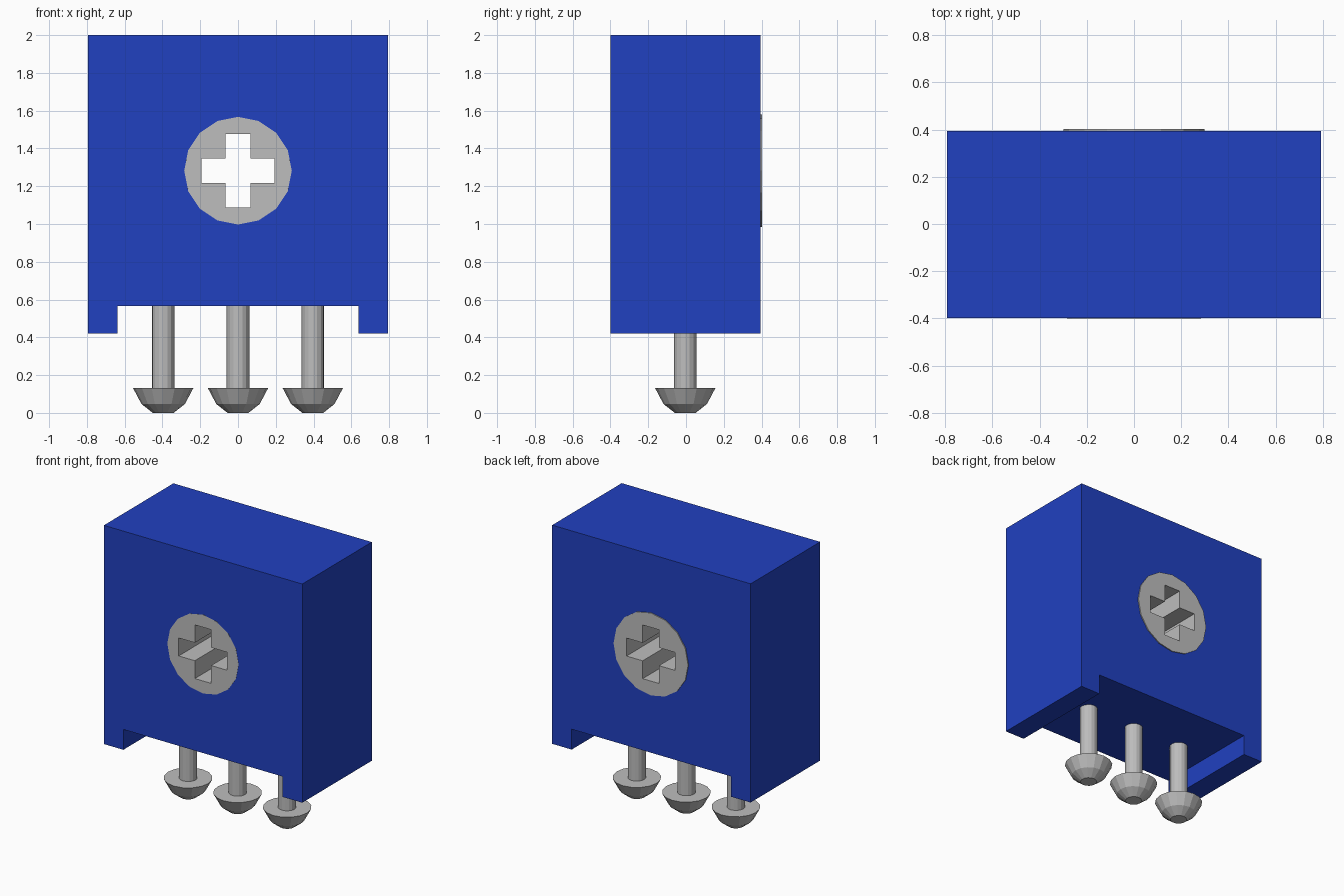
import bpy, bmesh, math
from mathutils import Matrix

cube = bpy.data.objects.get("Cube")
if cube:
    bpy.data.objects.remove(cube, do_unlink=True)


def material(name, rgb):
    m = bpy.data.materials.new(name)
    m.use_nodes = True
    m.diffuse_color = (*rgb, 1)
    m.node_tree.nodes["Principled BSDF"].inputs["Base Color"].default_value = (*rgb, 1)
    return m


blue = material("blue", (0.015, 0.052, 0.53))
grey = material("light grey", (0.51, 0.51, 0.51))


def finish(bm, name, mat):
    bmesh.ops.recalc_face_normals(bm, faces=bm.faces)
    me = bpy.data.meshes.new(name)
    bm.to_mesh(me)
    bm.free()
    ob = bpy.data.objects.new(name, me)
    me.materials.append(mat)
    bpy.context.collection.objects.link(ob)
    return ob


def prism(name, outline, y0, y1, mat):
    """Extrude an x-z outline along y."""
    bm = bmesh.new()
    face = bm.faces.new([bm.verts.new((x, y0, z)) for x, z in outline])
    new = bmesh.ops.extrude_face_region(bm, geom=[face])["geom"]
    verts = [g for g in new if isinstance(g, bmesh.types.BMVert)]
    bmesh.ops.translate(bm, verts=verts, vec=(0, y1 - y0, 0))
    return finish(bm, name, mat)


def plug(name, r_front, r_back, y0, y1, mat):
    """Sixteen-sided tapered plug along y, centred on the dial."""
    bm = bmesh.new()
    bmesh.ops.create_cone(bm, cap_ends=True, segments=16, radius1=r_back,
                          radius2=r_front, depth=y1 - y0)
    bmesh.ops.transform(bm, verts=bm.verts, matrix=Matrix.Translation(
        (0, (y0 + y1) / 2, DIAL_Z)) @ Matrix.Rotation(math.pi / 2, 4, "X"))
    return finish(bm, name, mat)


def cut(target, cutter):
    mod = target.modifiers.new("cut", "BOOLEAN")
    mod.operation = "DIFFERENCE"
    mod.solver = "EXACT"
    mod.object = cutter
    cutter.hide_render = True
    cutter.hide_set(True)
    cutter.display_type = "WIRE"


DIAL_Z = 1.282

# Housing with two feet along its lower sides
W, F = 0.793, 0.637
housing = prism("housing", [(-W, 2), (-W, 0.42), (-F, 0.42), (-F, 0.567),
                            (F, 0.567), (F, 0.42), (W, 0.42), (W, 2)],
                -0.399, 0.395, blue)
cut(housing, plug("housing_bore_cutter", 0.282, 0.294, -0.45, 0.45, blue))

# Adjuster dial running through the housing, with a cross-shaped hole
dial = plug("dial", 0.285, 0.298, -0.4, 0.402, grey)
a, b = 0.065, 0.194
cross = [(-a, b), (-a, a), (-b, a), (-b, -a), (-a, -a), (-a, -b),
         (a, -b), (a, -a), (b, -a), (b, a), (a, a), (a, b)]
cut(dial, prism("cross_cutter", [(x, z + DIAL_Z) for x, z in cross],
                -0.5, 0.5, grey))


# Pins: a lathe profile of (radius, height), domed head at the bottom
def pin(name, x):
    profile = [(0, 0), (0.055, 0), (0.115, 0.047), (0.16, 0.132),
               (0.06, 0.132), (0.06, 0.575), (0, 0.575)]
    bm = bmesh.new()
    vs = [bm.verts.new((r, 0, z)) for r, z in profile]
    es = [bm.edges.new(p) for p in zip(vs, vs[1:])]
    bmesh.ops.spin(bm, geom=vs + es, cent=(0, 0, 0), axis=(0, 0, 1),
                   angle=math.tau, steps=16)
    bmesh.ops.remove_doubles(bm, verts=bm.verts, dist=1e-4)
    bmesh.ops.translate(bm, verts=bm.verts, vec=(x, -0.004, 0))
    return finish(bm, name, grey)


for name, x in (("right_pin", -0.396), ("middle_pin", 0), ("left_pin", 0.396)):
    pin(name, x)
